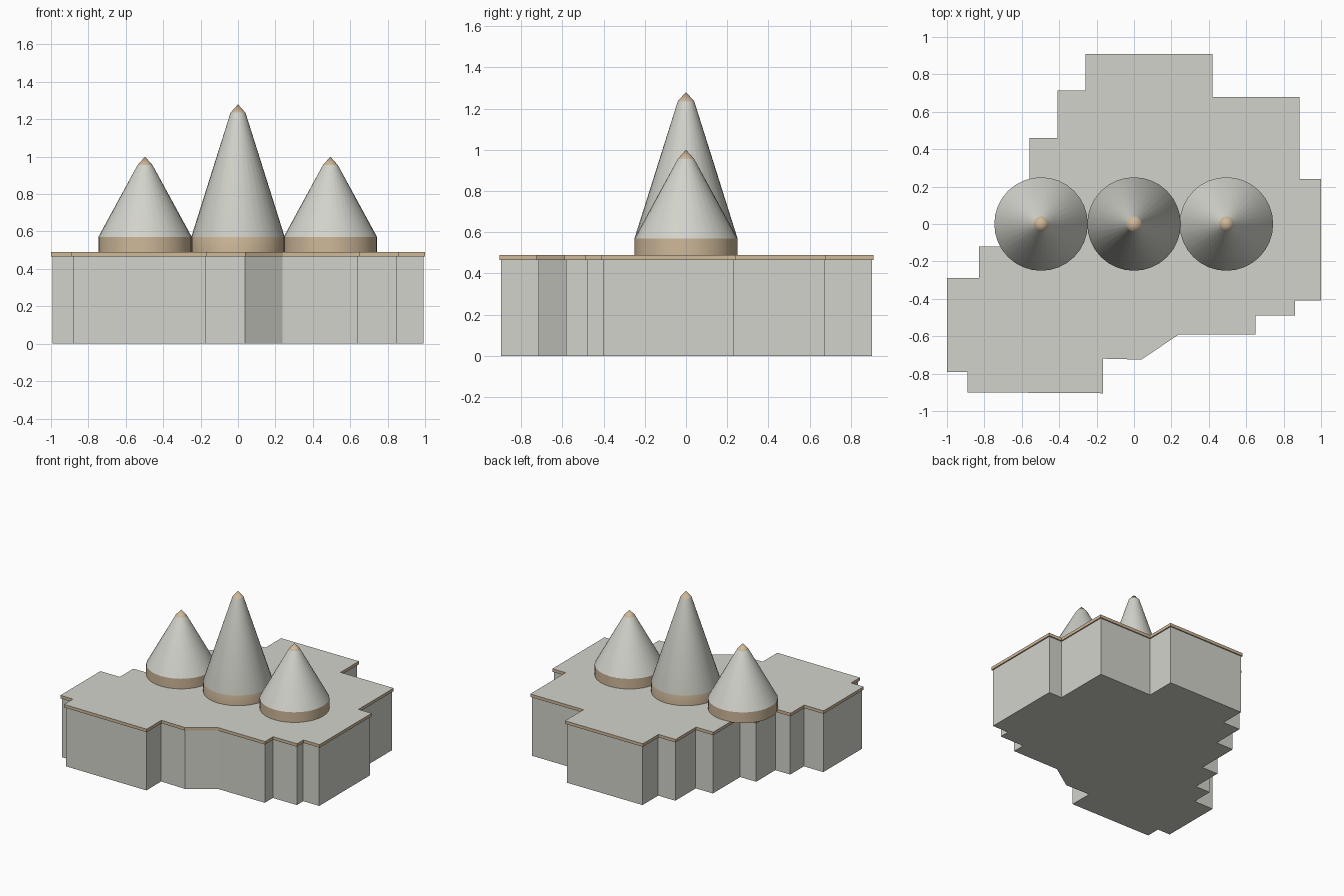
import bpy, bmesh, math
from mathutils import Vector

if "Cube" in bpy.data.objects:
    bpy.data.objects.remove(bpy.data.objects["Cube"])


def material(name, rgb):
    m = bpy.data.materials.new(name)
    m.diffuse_color = (*rgb, 1)
    m.use_nodes = True
    m.node_tree.nodes["Principled BSDF"].inputs["Base Color"].default_value = m.diffuse_color
    return m


STONE = material("pale grey stone", (0.65, 0.65, 0.60))
TAN = material("tan trim", (0.62, 0.48, 0.32))

# Stepped floor plan, counter-clockwise
PLAN = [(-0.26, 0.91), (-0.26, 0.715), (-0.41, 0.715), (-0.41, 0.46), (-0.56, 0.46),
        (-0.56, 0.12), (-0.70, 0.12), (-0.70, -0.12), (-0.83, -0.12), (-0.83, -0.29),
        (-1.0, -0.29), (-1.0, -0.79), (-0.89, -0.79), (-0.89, -0.90), (-0.165, -0.905),
        (-0.165, -0.72), (0.04, -0.725), (0.24, -0.59), (0.65, -0.59), (0.65, -0.49),
        (0.86, -0.49), (0.86, -0.41), (1.0, -0.41), (1.0, 0.24), (0.885, 0.24),
        (0.885, 0.68), (0.42, 0.68), (0.42, 0.91)]


def inset(points, d):
    """Move every edge of a counter-clockwise outline inward by d."""
    out = []
    for i, p in enumerate(points):
        a, b, c = Vector(points[i - 1]), Vector(p), Vector(points[(i + 1) % len(points)])
        u, v = (b - a).normalized(), (c - b).normalized()
        n1, n2 = Vector((-u.y, u.x)), Vector((-v.y, v.x))
        out.append(b + (n1 + n2) * d / (1 + n1.dot(n2)))
    return out


def add_object(name, bm):
    bmesh.ops.recalc_face_normals(bm, faces=bm.faces)
    mesh = bpy.data.meshes.new(name)
    bm.to_mesh(mesh)
    bm.free()
    mesh.materials.append(STONE)
    mesh.materials.append(TAN)
    ob = bpy.data.objects.new(name, mesh)
    bpy.context.collection.objects.link(ob)
    return ob


def slab(name, points, z0, z1, trimmed=False):
    bm = bmesh.new()
    base = bm.faces.new([bm.verts.new((p[0], p[1], z0)) for p in points])
    ext = bmesh.ops.extrude_face_region(bm, geom=[base], use_keep_orig=True)
    for v in ext["geom"]:
        if isinstance(v, bmesh.types.BMVert):
            v.co.z = z1
    bmesh.ops.recalc_face_normals(bm, faces=bm.faces)
    for f in bm.faces:
        # trim colour everywhere but the upper surface
        f.material_index = 1 if trimmed and f.normal.z < 0.5 else 0
    return add_object(name, bm)


def spire(name, x, height, sides=32):
    """Tan drum, grey cone and a small blunt tan cap."""
    rings = [(0.25, 0.485), (0.25, 0.57), (0.04, height - 0.045)]
    bm = bmesh.new()
    loops = []
    for r, z in rings:
        loops.append([bm.verts.new((x + r * math.cos(2 * math.pi * i / sides),
                                    r * math.sin(2 * math.pi * i / sides), z))
                      for i in range(sides)])
    bm.faces.new(loops[0])
    tip = bm.verts.new((x, 0, height))
    for i in range(sides):
        j = (i + 1) % sides
        for k, mat in ((0, 1), (1, 0)):
            f = bm.faces.new((loops[k][i], loops[k][j], loops[k + 1][j], loops[k + 1][i]))
            f.material_index = mat
        f = bm.faces.new((loops[2][i], loops[2][j], tip))
        f.material_index = 1
    ob = add_object(name, bm)
    bpy.ops.object.select_all(action='DESELECT')
    ob.select_set(True)
    bpy.context.view_layer.objects.active = ob
    bpy.ops.object.shade_smooth_by_angle(angle=math.radians(20))


# Main block and overhanging roof plate
slab("building_walls", inset(PLAN, 0.009), 0, 0.466)
slab("roof_plate", PLAN, 0.466, 0.49, trimmed=True)

# Row of three conical spires
spire("left_spire", -0.497, 1.0)
spire("centre_spire", 0.0, 1.28)
spire("right_spire", 0.494, 1.0)
